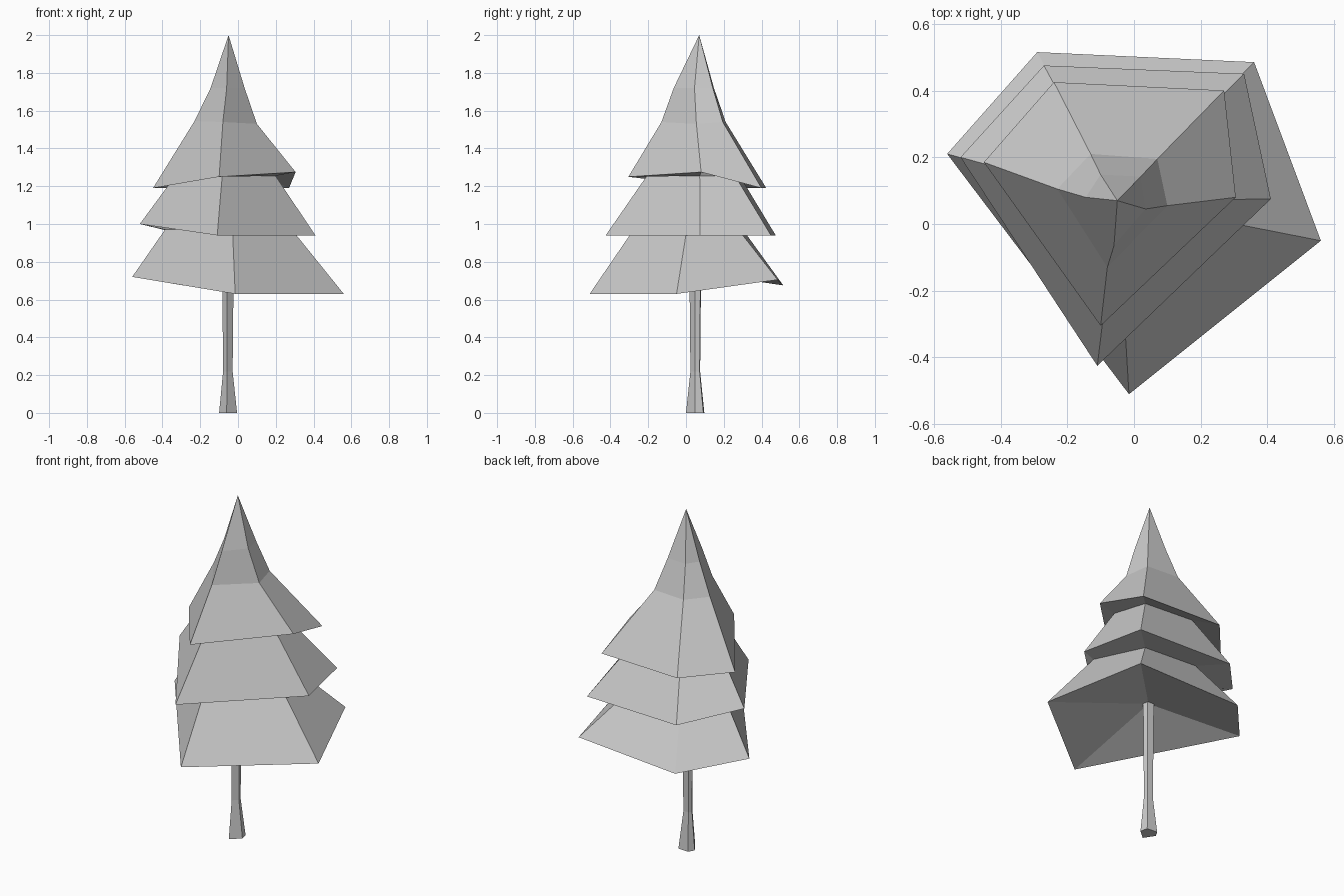
import bpy
import bmesh
from mathutils import Vector

cube = bpy.data.objects.get("Cube")
if cube:
    bpy.data.objects.remove(cube, do_unlink=True)

grey = bpy.data.materials.new("plain grey")
grey.use_nodes = True
grey.diffuse_color = (0.6, 0.6, 0.6, 1)
grey.node_tree.nodes["Principled BSDF"].inputs["Base Color"].default_value = (0.6, 0.6, 0.6, 1)

TIP = Vector((-0.05, 0.07, 2.0))


def loft(name, rings, bottom, top):
    """Skin a stack of five-cornered rings, closing each end with a fan."""
    bm = bmesh.new()
    loops = [[bm.verts.new(point) for point in ring] for ring in rings]
    count = len(loops[0])
    for lower, upper in zip(loops, loops[1:]):
        for i in range(count):
            j = (i + 1) % count
            bm.faces.new((lower[i], lower[j], upper[j], upper[i]))
    for loop, centre in ((loops[0], bottom), (loops[-1], top)):
        hub = bm.verts.new(centre)
        for i in range(count):
            bm.faces.new((loop[i], loop[(i + 1) % count], hub))
    bmesh.ops.recalc_face_normals(bm, faces=bm.faces)
    mesh = bpy.data.meshes.new(name)
    bm.to_mesh(mesh)
    bm.free()
    mesh.materials.append(grey)
    obj = bpy.data.objects.new(name, mesh)
    bpy.context.collection.objects.link(obj)
    return obj


def shrink(rim, factors, height):
    """Pull each rim corner towards the tree's axis at a given height."""
    ring = []
    for corner, factor in zip(rim, factors):
        point = TIP.lerp(Vector(corner), factor)
        point.z = height
        ring.append(point)
    return ring


# Drooping rims of the three branch tiers, corners in the same order
low_rim = [(-.56, .21, .72), (-.29, .515, .675), (.36, .485, .705),
           (.56, -.05, .63), (-.015, -.51, .63)]
middle_rim = [(-.52, .2, 1), (-.27, .475, .94), (.33, .45, .94),
              (.41, .075, .94), (-.11, -.425, .94)]
high_rim = [(-.45, .185, 1.19), (-.24, .425, 1.19), (.27, .4, 1.19),
            (.305, .08, 1.275), (-.1, -.305, 1.25)]

# Narrow rings that shape the pointed crown
crown_low = [(-.23, .105, 1.545), (-.13, .21, 1.54), (.07, .195, 1.54),
             (.1, .055, 1.53), (-.08, -.13, 1.54)]
crown_high = [(-.145, .08, 1.72), (-.1, .148, 1.72), (.02, .142, 1.72),
              (.035, .045, 1.72), (-.06, -.065, 1.72)]

# Foliage, one continuous skin with tucked-in necks between tiers
loft("foliage", [
    low_rim,
    shrink(low_rim, (.66, .52, .5, .55, .6), .97),
    middle_rim,
    shrink(middle_rim, (.6, .53, .5, .54, .56), 1.255),
    high_rim,
    crown_low,
    crown_high,
], (-.055, .055, .8), TIP)

# Trunk with a flared foot
foot = [(-.1, .062), (-.08, .097), (-.015, .092), (-.005, .048), (-.06, 0)]
axis = Vector((-.055, .05))


def trunk_ring(scale, height):
    flat = [axis.lerp(Vector(corner), scale) for corner in foot]
    return [(p.x, p.y, height) for p in flat]


loft("trunk", [trunk_ring(1, 0), trunk_ring(.53, .22), trunk_ring(.65, .82)],
     (*axis, 0), (*axis, .82))
